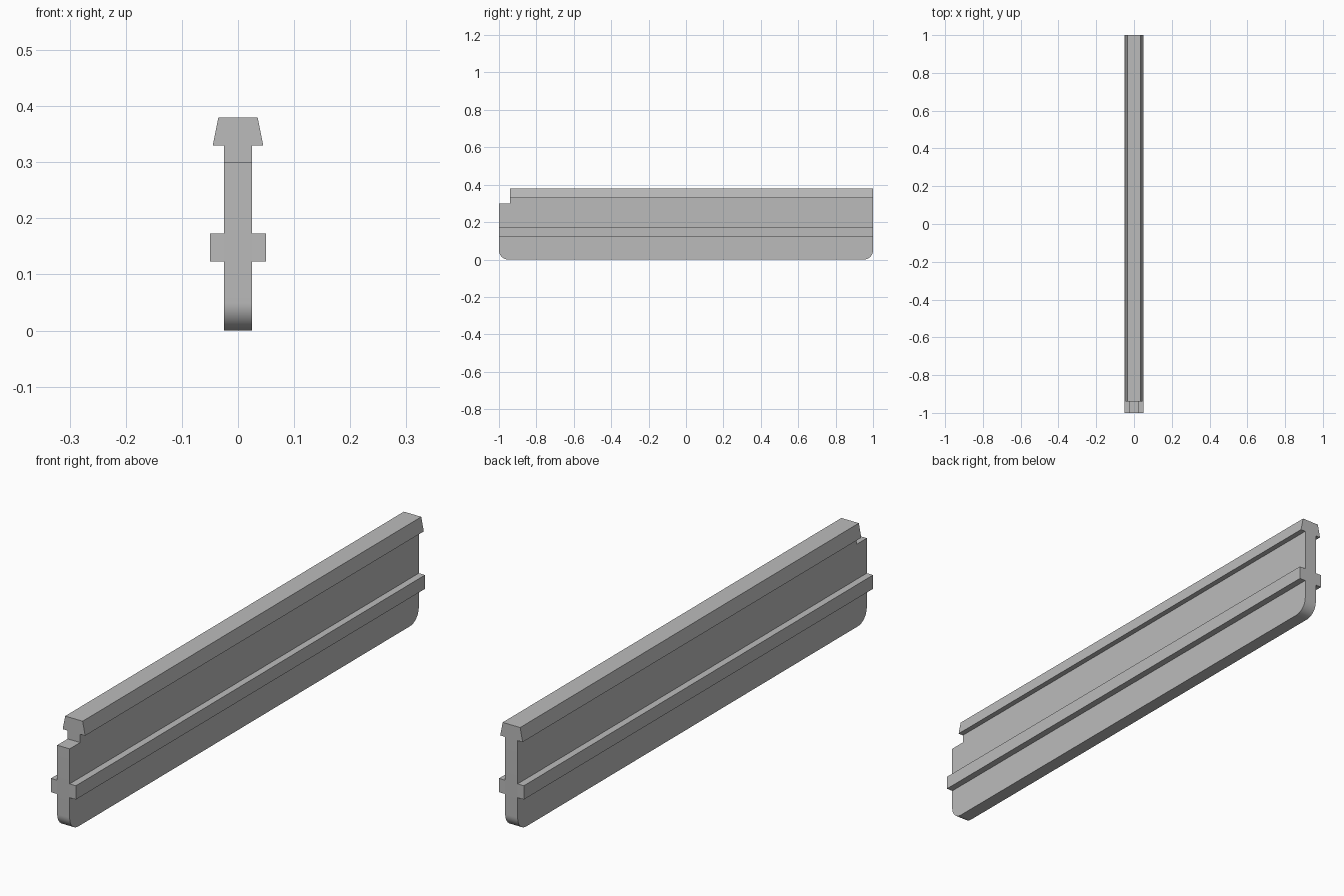
import bpy
import bmesh
from math import cos, sin, pi, radians
from mathutils import Vector

cube = bpy.data.objects.get("Cube")
if cube:
    bpy.data.objects.remove(cube, do_unlink=True)

grey = bpy.data.materials.new("plain grey")
grey.use_nodes = True
colour = (0.5, 0.5, 0.5, 1)
grey.diffuse_color = colour
grey.node_tree.nodes["Principled BSDF"].inputs["Base Color"].default_value = colour

END = 1.0        # half length
NOTCH = -0.94    # front end of the cap
HALF = 0.025     # half thickness of the panel
RADIUS = 0.05    # bottom corner rounding


def extrude(name, points, direction):
    """Make a solid by sweeping a flat outline along a direction."""
    bm = bmesh.new()
    face = bm.faces.new([bm.verts.new(p) for p in points])
    swept = bmesh.ops.extrude_face_region(bm, geom=[face])["geom"]
    verts = [v for v in swept if isinstance(v, bmesh.types.BMVert)]
    bmesh.ops.translate(bm, verts=verts, vec=Vector(direction))
    bmesh.ops.recalc_face_normals(bm, faces=bm.faces)
    mesh = bpy.data.meshes.new(name)
    bm.to_mesh(mesh)
    bm.free()
    mesh.materials.append(grey)
    obj = bpy.data.objects.new(name, mesh)
    bpy.context.collection.objects.link(obj)
    return obj


def corner(y, start, steps=12):
    """Quarter circle for a bottom corner, as (y, z) points."""
    angles = [start + pi / 2 * i / steps for i in range(steps + 1)]
    return [(y + RADIUS * cos(a), RADIUS + RADIUS * sin(a)) for a in angles]


# Panel with rounded bottom corners and a step at the front top
outline = corner(-END + RADIUS, pi) + corner(END - RADIUS, 1.5 * pi)
outline += [(END, 0.33), (NOTCH, 0.33), (NOTCH, 0.30), (-END, 0.30)]
panel = extrude("panel", [(-HALF, y, z) for y, z in outline], (2 * HALF, 0, 0))
bpy.ops.object.select_all(action="DESELECT")
panel.select_set(True)
bpy.context.view_layer.objects.active = panel
bpy.ops.object.shade_smooth_by_angle(angle=radians(30))

# Tapered cap along the top
cap = [(-0.045, 0.33), (0.045, 0.33), (0.035, 0.38), (-0.035, 0.38)]
extrude("top_cap", [(x, NOTCH, z) for x, z in cap], (0, END - NOTCH, 0))

# Guide rib on each side
for side, name in ((1, "left_rib"), (-1, "right_rib")):
    rib = [(HALF, 0.123), (0.05, 0.123), (0.05, 0.173), (HALF, 0.173)]
    extrude(name, [(side * x, -END, z) for x, z in rib], (0, 2 * END, 0))
